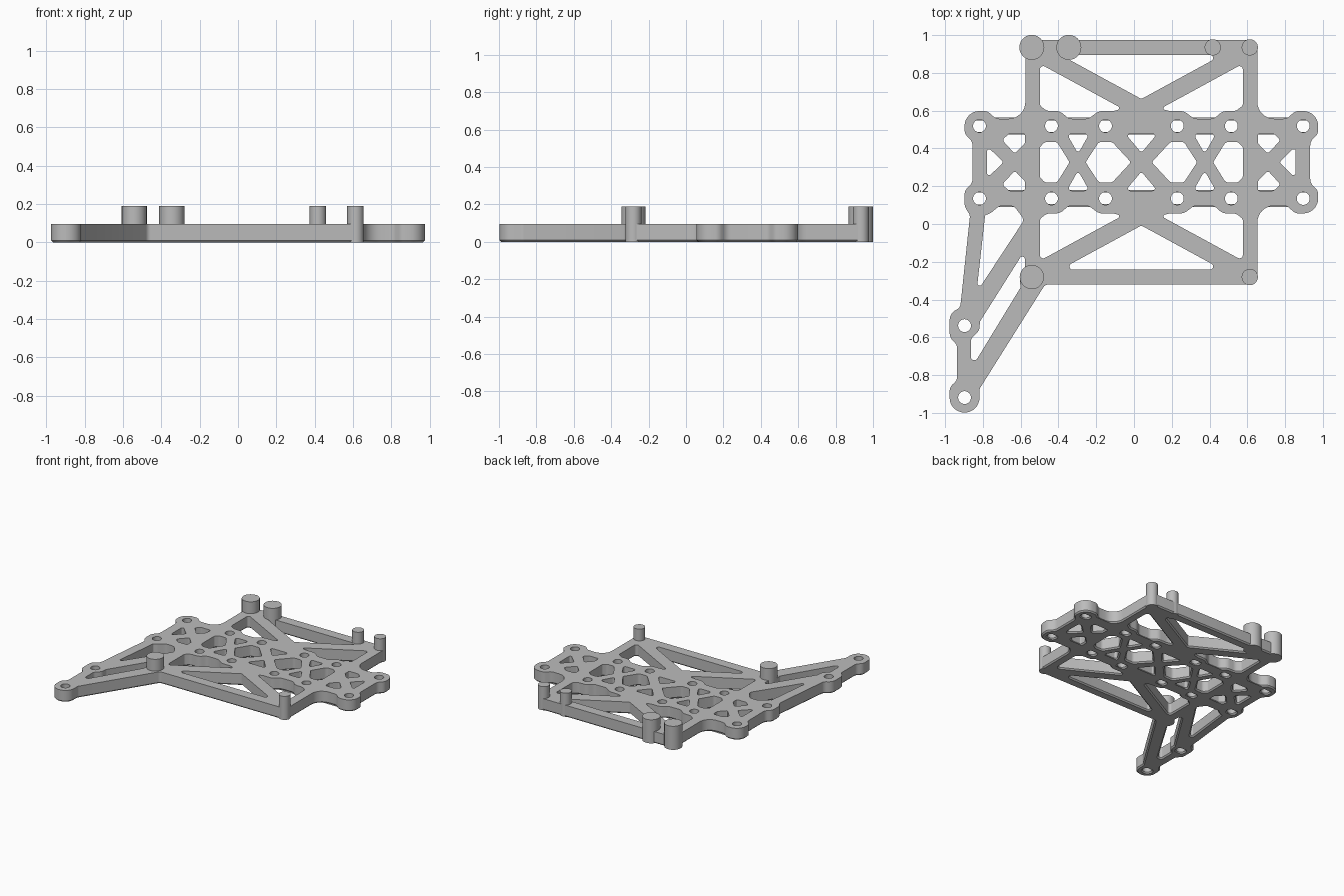
import bpy, bmesh, math
from mathutils import Vector

cube = bpy.data.objects.get("Cube")
if cube:
    bpy.data.objects.remove(cube)

CENTRE = Vector((0.039, 0.327))   # centre of the symmetric frame
PLATE_H, POST_H, CHAMFER = 0.095, 0.19, 0.01

gray = bpy.data.materials.new("light_gray")
gray.use_nodes = True
color = (0.5, 0.5, 0.5, 1)
gray.diffuse_color = color
gray.node_tree.nodes["Principled BSDF"].inputs["Base Color"].default_value = color


def rounded(points):
    """Round each (x, y, radius) corner of a closed polygon."""
    n = len(points)
    pos = [Vector(p[:2]) for p in points]
    trim, half = [], []
    for i in range(n):
        a, b = pos[i - 1] - pos[i], pos[(i + 1) % n] - pos[i]
        half.append(max(a.angle(b) / 2, 0.05))
        trim.append(points[i][2] / math.tan(half[i]))
    scale = [1.0] * n
    for i in range(n):
        j = (i + 1) % n
        fit = (pos[j] - pos[i]).length * 0.98 / max(trim[i] + trim[j], 1e-6)
        scale[i], scale[j] = min(scale[i], fit), min(scale[j], fit)
    out = []
    for i in range(n):
        p, t = pos[i], trim[i] * scale[i]
        a = (pos[i - 1] - p).normalized()
        b = (pos[(i + 1) % n] - p).normalized()
        if t < 1e-4 or half[i] > 1.55:
            out.append(p)
            continue
        r = t * math.tan(half[i])
        mid = p + (a + b).normalized() * (r / math.sin(half[i]))
        start, end = p + a * t - mid, p + b * t - mid
        sweep = math.pi - 2 * half[i]
        steps = max(2, math.ceil(sweep / 0.2))
        for k in range(steps + 1):
            f = k / steps
            out.append(mid + (start * math.sin((1 - f) * sweep)
                              + end * math.sin(f * sweep)) / math.sin(sweep))
    return out


def flip(points, sx, sy):
    return [(x * sx, y * sy, r) for x, y, r in points]


def circle(x, y, r, n=32):
    return [Vector((x + r * math.cos(k * math.tau / n),
                    y + r * math.sin(k * math.tau / n))) for k in range(n)]


loops = []


def window(points, mirrors=((1, 1),)):
    for sx, sy in mirrors:
        loops.append(rounded(flip(points, sx, sy)))


QUAD = [(sx, sy) for sx in (1, -1) for sy in (1, -1)]
LEFT_RIGHT = [(1, 1), (-1, 1)]
UP_DOWN = [(1, 1), (1, -1)]

# Outer outline: one quarter mirrored, with the arm at the front right
quarter = [(.614, .648, .04), (.614, .23, .09), (.77, .23, .05), (.815, .271, .05),
           (.936, .271, .079), (.936, .15, .05), (.894, .11, .05)]
arm = [(-.894, -.11, .05), (-.936, -.15, .05), (-.936, -.235, .06), (-.907, -.28, .04),
       (-.959, -.77, .04), (-1.015, -.80, .06), (-1.015, -.93, .06), (-.976, -.965, .04),
       (-.976, -1.155, .04), (-1.015, -1.19, .05), (-1.015, -1.325, .079),
       (-.857, -1.325, .079), (-.857, -1.2, .03), (-.51, -.648, .03)]
window(flip(quarter, 1, -1) + quarter[::-1] + flip(quarter, -1, 1) + arm)

# Large triangles inside the front and back bars
window([(-.43, .569, .017), (0, .335, .01), (.43, .569, .017)], UP_DOWN)
# Triangles beside the columns, waisted around the screw bosses
window([(-.537, -.521, .018), (-.10, -.283, .01), (-.15, -.271, .05), (-.225, -.271, .06),
        (-.28, -.23, .05), (-.385, -.23, .05), (-.43, -.271, .06), (-.50, -.271, .05),
        (-.537, -.30, .02)], QUAD)
# Truss windows along the middle band
window([(-.817, .085, .012), (-.73, 0, .012), (-.817, -.085, .012)], LEFT_RIGHT)
window([(-.737, .118, .015), (-.70, .151, .015), (-.617, .151, .01), (-.617, .10, .012),
        (-.67, .045, .012)], QUAD)
half_cell = [(-.537, .08, .015), (-.51, .108, .03), (-.447, .108, .03)]
window(half_cell + [(-.38, 0, .012)] + flip(half_cell[::-1], 1, -1), LEFT_RIGHT)
window([(-.395, .151, .015), (-.275, .151, .015), (-.335, .045, .012)], QUAD)
window([(-.295, 0, .012), (-.225, .108, .03), (-.155, .108, .03), (-.055, 0, .012),
        (-.155, -.108, .03), (-.225, -.108, .03)], LEFT_RIGHT)
window([(-.085, .151, .012), (.085, .151, .012), (0, .05, .012)], UP_DOWN)
# Arm windows
window([(-.873, -.69, .012), (-.62, -.305, .03), (-.675, -.23, .05), (-.75, -.23, .05),
        (-.80, -.271, .05), (-.827, -.28, .01)])
window([(-.902, -1.05, .015), (-.872, -1.045, .012), (-.64, -.664, .02), (-.643, -.62, .05),
        (-.617, -.56, .02), (-.617, -.50, .012), (-.638, -.50, .012), (-.855, -.844, .03),
        (-.857, -.89, .05), (-.902, -.935, .03)])
# Screw holes
for u in (.19, .476, .857):
    for sx, sy in QUAD:
        loops.append(circle(u * sx, .192 * sy, .034))
for v in (-.865, -1.246):
    loops.append(circle(-.936, v, .034))


def smooth(obj):
    bpy.ops.object.select_all(action="DESELECT")
    obj.select_set(True)
    bpy.context.view_layer.objects.active = obj
    bpy.ops.object.shade_smooth_by_angle(angle=math.radians(30))


# Frame plate: filled profile, extruded, with a chamfered bottom edge
curve = bpy.data.curves.new("frame_profile", "CURVE")
curve.dimensions, curve.fill_mode, curve.extrude = "2D", "BOTH", PLATE_H / 2
for loop in loops:
    spline = curve.splines.new("POLY")
    spline.points.add(len(loop) - 1)
    for point, co in zip(spline.points, loop):
        point.co = (co.x + CENTRE.x, co.y + CENTRE.y, 0, 1)
    spline.use_cyclic_u = True
profile = bpy.data.objects.new("frame_profile", curve)
bpy.context.collection.objects.link(profile)
bpy.context.view_layer.update()
mesh = bpy.data.meshes.new_from_object(
    profile.evaluated_get(bpy.context.evaluated_depsgraph_get()))
bpy.data.objects.remove(profile)

bm = bmesh.new()
bm.from_mesh(mesh)
bmesh.ops.translate(bm, verts=bm.verts, vec=(0, 0, PLATE_H / 2))
bmesh.ops.remove_doubles(bm, verts=bm.verts, dist=1e-5)
bmesh.ops.recalc_face_normals(bm, faces=bm.faces)
bmesh.ops.bisect_plane(bm, geom=bm.verts[:] + bm.edges[:] + bm.faces[:],
                       plane_co=(0, 0, CHAMFER), plane_no=(0, 0, 1))
bm.normal_update()
shifts = []
for v in bm.verts:
    if v.co.z < CHAMFER / 2:
        walls = [f.normal for f in v.link_faces if abs(f.normal.z) < 0.5]
        if walls:
            shifts.append((v, sum(walls, Vector()).normalized()))
for v, normal in shifts:
    v.co -= normal * CHAMFER
bm.to_mesh(mesh)
bm.free()
mesh.materials.clear()
mesh.materials.append(gray)
frame = bpy.data.objects.new("frame_plate", mesh)
bpy.context.collection.objects.link(frame)
smooth(frame)

# Locating posts: three thick, three thin
posts = [("back_right_post", -.58, .608, .066), ("back_inner_right_post", -.384, .608, .066),
         ("back_inner_left_post", .378, .608, .043), ("back_left_post", .574, .608, .043),
         ("front_right_post", -.58, -.608, .064), ("front_left_post", .574, -.608, .043)]
for name, u, v, r in posts:
    bpy.ops.mesh.primitive_cylinder_add(
        vertices=40, radius=r, depth=POST_H,
        location=(u + CENTRE.x, v + CENTRE.y, POST_H / 2))
    post = bpy.context.object
    post.name = name
    post.data.materials.append(gray)
    smooth(post)
